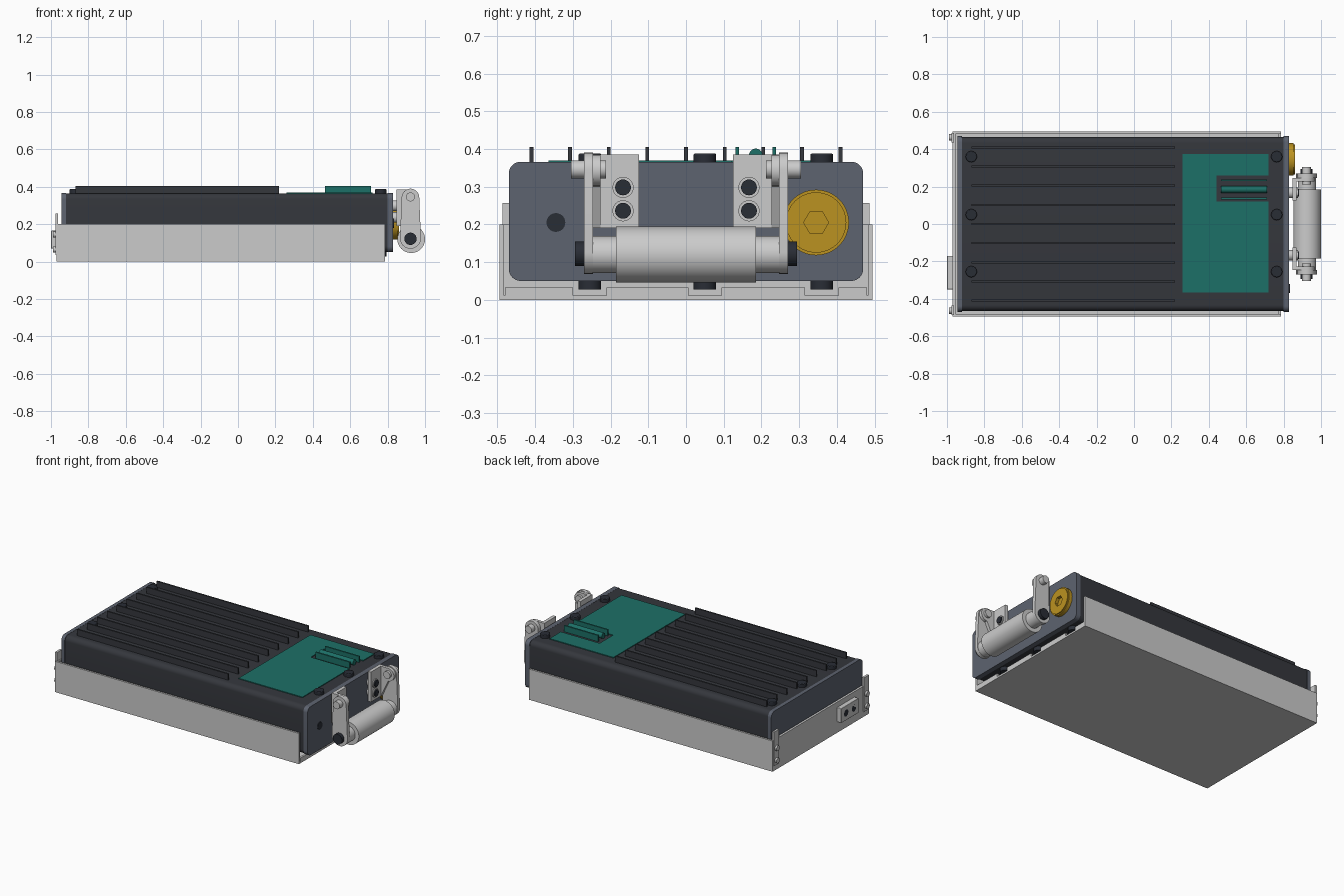
import bpy, bmesh
from math import cos, sin, pi, radians

if "Cube" in bpy.data.objects:
    bpy.data.objects.remove(bpy.data.objects["Cube"])


def material(name, rgb):
    m = bpy.data.materials.new(name)
    m.diffuse_color = (*rgb, 1)
    m.use_nodes = True
    m.node_tree.nodes["Principled BSDF"].inputs["Base Color"].default_value = m.diffuse_color
    return m


DARK = material("dark_shell", (0.035, 0.038, 0.046))
BLACK = material("black_bolt", (0.022, 0.026, 0.036))
SLATE = material("slate_end", (0.11, 0.125, 0.16))
TEAL = material("teal_panel", (0.012, 0.16, 0.135))
GOLD = material("gold_cap", (0.5, 0.29, 0.015))


def prism(name, pts, axis, a, b, mat=None):
    """Extrude a closed 2D outline along an axis from a to b."""
    place = {"x": lambda u, v, w: (w, u, v),
             "y": lambda u, v, w: (u, w, v),
             "z": lambda u, v, w: (u, v, w)}[axis]
    bm = bmesh.new()
    lo = [bm.verts.new(place(u, v, a)) for u, v in pts]
    hi = [bm.verts.new(place(u, v, b)) for u, v in pts]
    bm.faces.new(lo)
    bm.faces.new(hi)
    n = len(pts)
    for i in range(n):
        j = (i + 1) % n
        bm.faces.new((lo[i], lo[j], hi[j], hi[i]))
    bmesh.ops.recalc_face_normals(bm, faces=bm.faces)
    me = bpy.data.meshes.new(name)
    bm.to_mesh(me)
    bm.free()
    ob = bpy.data.objects.new(name, me)
    bpy.context.collection.objects.link(ob)
    if mat:
        me.materials.append(mat)
    return ob


def rect(u0, u1, v0, v1):
    return [(u0, v0), (u1, v0), (u1, v1), (u0, v1)]


def box(name, x0, x1, y0, y1, z0, z1, mat=None):
    return prism(name, rect(x0, x1, y0, y1), "z", z0, z1, mat)


def arc(cu, cv, r, a0, a1, n):
    return [(cu + r * cos(radians(a0 + (a1 - a0) * i / n)),
             cv + r * sin(radians(a0 + (a1 - a0) * i / n))) for i in range(n + 1)]


def circle(cu, cv, r, n=32):
    return [(cu + r * cos(2 * pi * i / n), cv + r * sin(2 * pi * i / n)) for i in range(n)]


def rounded(u0, u1, v0, v1, r):
    return (arc(u1 - r, v1 - r, r, 0, 90, 8) + arc(u0 + r, v1 - r, r, 90, 180, 8)
            + arc(u0 + r, v0 + r, r, 180, 270, 8) + arc(u1 - r, v0 + r, r, 270, 360, 8))


def bevel(ob, width, segments=2):
    m = ob.modifiers.new("bevel", "BEVEL")
    m.width, m.segments, m.limit_method = width, segments, "ANGLE"
    m.angle_limit = radians(50)


# Tray: floor, side walls, closed left wall and notched lip
box("tray_floor", -0.97, 0.785, -0.495, 0.495, 0, 0.012)
box("tray_end_wall", -0.97, -0.955, -0.495, 0.495, 0, 0.2)
BOLT_Y = (-0.255, 0.05, 0.36)
edges = [-0.48] + [v for y in BOLT_Y for v in (y - 0.044, y + 0.044)] + [0.48]
for i in range(0, len(edges), 2):
    box("tray_front_lip", 0.772, 0.785, edges[i], edges[i + 1], 0, 0.033)
for s in (-1, 1):
    y0, y1 = sorted((s * 0.482, s * 0.495))
    box("tray_side_wall", -0.97, 0.785, y0, y1, 0, 0.2)
    # Corner tabs with their rivets
    y0, y1 = sorted((s * 0.437, s * 0.487))
    box("corner_tab", -0.976, -0.962, y0, y1, 0.035, 0.257)
    for z in (0.065, 0.145):
        prism("tab_rivet", circle(s * 0.463, z, 0.017, 20), "x", -0.988, -0.975)

# Connector block on the left wall with two sockets
connector = box("connector_block", -1.0, -0.965, -0.35, -0.17, 0.07, 0.165)
bevel(connector, 0.003)
for y in (-0.3, -0.22):
    prism("connector_socket", circle(y, 0.118, 0.022, 24), "x", -1.0, -0.985, BLACK)

# Main housing with end plates
prism("housing", rounded(-0.465, 0.465, 0.052, 0.365, 0.032), "x", -0.925, 0.8, DARK)
prism("right_end_plate", rounded(-0.47, 0.47, 0.05, 0.366, 0.032), "x", 0.8, 0.83, SLATE)
prism("left_end_plate", rounded(-0.47, 0.47, 0.05, 0.366, 0.032), "x", -0.943, -0.92, SLATE)

# Cooling fins
for i in range(9):
    y = -0.41 + i * 0.1025
    box("cooling_fin", -0.87, 0.22, y - 0.005, y + 0.005, 0.36, 0.405, DARK)

# Bolts above and below the housing
for x in (-0.87, 0.763):
    for y in BOLT_Y:
        b = prism("top_bolt", circle(x, y, 0.03), "z", 0.36, 0.388, BLACK)
        bevel(b, 0.004)
        prism("bottom_bolt", circle(x, y, 0.03), "z", 0.027, 0.056, BLACK)

# Teal panel with an open slot, slider and guide rails
prism("top_panel", [(0.26, -0.365), (0.72, -0.365), (0.72, 0.12), (0.44, 0.12),
                    (0.44, 0.26), (0.72, 0.26), (0.72, 0.375), (0.26, 0.375)],
      "z", 0.362, 0.37, TEAL)
prism("slider_bar", circle(0.185, 0.383, 0.018, 24), "x", 0.465, 0.71, TEAL)
for y in (0.136, 0.234):
    box("guide_rail", 0.465, 0.71, y - 0.005, y + 0.005, 0.362, 0.405, TEAL)

# Gold cap with hexagonal recess, and small port
cap = prism("gold_cap", circle(0.345, 0.205, 0.087, 64), "x", 0.825, 0.853, GOLD)
prism("gold_cap_rim", circle(0.345, 0.205, 0.08, 64), "x", 0.85, 0.86, GOLD)
for ob in [o for o in bpy.data.objects if o.name.startswith("gold_cap")]:
    cut = prism("hex_cutter", circle(0.345, 0.205, 0.033, 6), "x", 0.84, 0.88)
    cut.hide_render = True
    cut.hide_set(True)
    m = ob.modifiers.new("hex_recess", "BOOLEAN")
    m.operation, m.object, m.solver = "DIFFERENCE", cut, "EXACT"
prism("end_port", circle(-0.345, 0.205, 0.025, 24), "x", 0.825, 0.833, BLACK)

# Carry handle brackets, mirrored left and right
ARM = arc(0.922, 0.343, 0.047, 0, 180, 16) + arc(0.922, 0.125, 0.056, 180, 360, 16)
EAR = arc(0.922, 0.343, 0.042, -90, 90, 14) + [(0.848, 0.385), (0.848, 0.19), (0.87, 0.19)]
for s in (-1, 1):
    def span(a, b):
        return sorted((s * a, s * b))
    prism("handle_flange", rect(*span(0.125, 0.247), 0.19, 0.385), "x", 0.848, 0.87)
    prism("handle_ear", EAR, "y", *span(0.227, 0.246))
    prism("handle_arm", ARM, "y", *span(0.247, 0.271))
    prism("pivot_pin", circle(0.922, 0.346, 0.024, 24), "y", *span(0.212, 0.305))
    prism("grip_bolt", circle(0.922, 0.122, 0.033, 24), "y", *span(0.265, 0.294), BLACK)
    for z in (0.236, 0.298):
        prism("flange_standoff", circle(s * 0.167, z, 0.028, 24), "x", 0.828, 0.876)
        prism("flange_bolt", circle(s * 0.167, z, 0.021, 24), "x", 0.87, 0.883, BLACK)

# Handle grip
prism("handle_core", circle(0.925, 0.12, 0.049), "y", -0.268, 0.268)
prism("handle_grip", circle(0.926, 0.12, 0.074, 48), "y", -0.185, 0.185)

# Smooth curved sides and keep hard edges
bpy.ops.object.select_all(action="DESELECT")
for ob in bpy.data.objects:
    if not ob.hide_render:
        ob.select_set(True)
        bpy.context.view_layer.objects.active = ob
bpy.ops.object.shade_smooth_by_angle(angle=radians(30))
